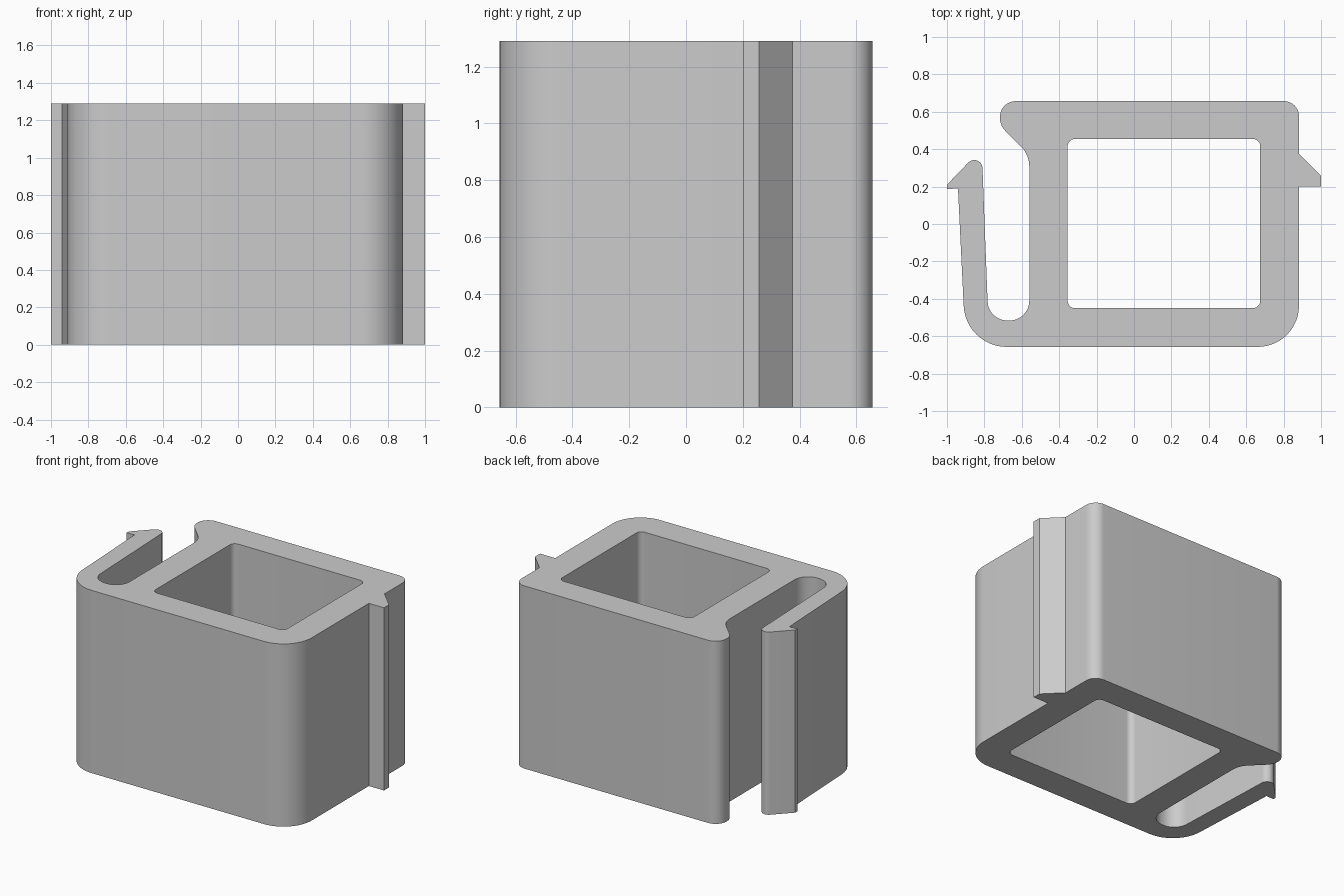
import bpy, bmesh, math
from mathutils import Vector

if "Cube" in bpy.data.objects:
    bpy.data.objects.remove(bpy.data.objects["Cube"])

HEIGHT = 1.29


def rounded(corners, steps=12):
    """Closed outline from (x, y, fillet radius) corners."""
    pts = []
    for i, (x, y, r) in enumerate(corners):
        p = Vector((x, y))
        if r == 0:
            pts.append(p)
            continue
        a = (Vector(corners[i - 1][:2]) - p).normalized()
        b = (Vector(corners[(i + 1) % len(corners)][:2]) - p).normalized()
        half = a.angle(b) / 2
        centre = p + (a + b).normalized() * (r / math.sin(half))
        start = p + a * (r / math.tan(half)) - centre
        end = p + b * (r / math.tan(half)) - centre
        sweep = math.pi - 2 * half
        for k in range(steps + 1):
            t = k / steps
            pts.append(centre + (start * math.sin((1 - t) * sweep)
                                 + end * math.sin(t * sweep)) / math.sin(sweep))
    return pts


# Outer wall, side catch, lip, slot and spring arm with hook
outer = rounded([
    (-0.90, -0.657, 0.23), (0.882, -0.657, 0.22),
    (0.882, 0.20, 0), (1.0, 0.20, 0), (1.0, 0.257, 0), (0.882, 0.375, 0),
    (0.882, 0.657, 0.08), (-0.717, 0.657, 0.085),
    (-0.717, 0.527, 0.10), (-0.56, 0.37, 0.15),
    (-0.56, -0.516, 0.106), (-0.779, -0.516, 0.106),
    (-0.814, 0.403, 0.044), (-1.0, 0.21, 0), (-1.0, 0.187, 0), (-0.941, 0.19, 0),
])
# Rectangular opening
opening = rounded([(-0.355, -0.45, 0.04), (0.675, -0.45, 0.04),
                   (0.675, 0.455, 0.04), (-0.355, 0.455, 0.04)], 8)

# Fill the section and extrude it upward
bm = bmesh.new()
for loop in (outer, opening):
    verts = [bm.verts.new((p.x, p.y, 0)) for p in loop]
    for i, v in enumerate(verts):
        bm.edges.new((verts[i - 1], v))
bmesh.ops.triangle_fill(bm, edges=bm.edges[:], use_beauty=True, normal=(0, 0, 1))
result = bmesh.ops.extrude_face_region(bm, geom=bm.faces[:], use_keep_orig=True)
top = [g for g in result["geom"] if isinstance(g, bmesh.types.BMVert)]
bmesh.ops.translate(bm, verts=top, vec=(0, 0, HEIGHT))
bmesh.ops.recalc_face_normals(bm, faces=bm.faces[:])

mesh = bpy.data.meshes.new("clip_housing")
bm.to_mesh(mesh)
bm.free()
body = bpy.data.objects.new("clip_housing", mesh)
bpy.context.collection.objects.link(body)

grey = bpy.data.materials.new("grey plastic")
grey.diffuse_color = (0.6, 0.6, 0.6, 1)
grey.use_nodes = True
grey.node_tree.nodes["Principled BSDF"].inputs["Base Color"].default_value = grey.diffuse_color
mesh.materials.append(grey)

bpy.context.view_layer.objects.active = body
body.select_set(True)
bpy.ops.object.shade_smooth_by_angle(angle=math.radians(25))
